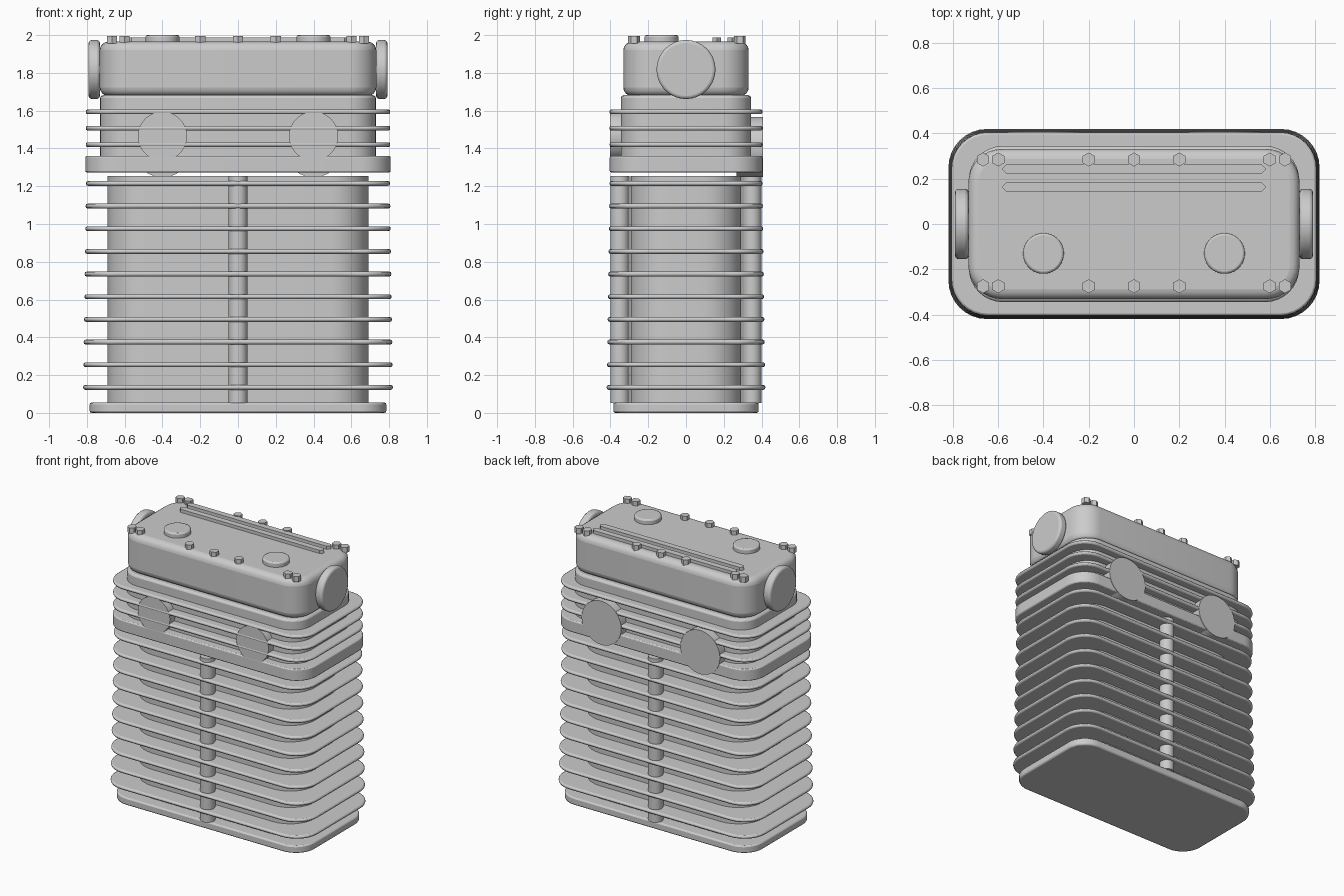
import bpy, bmesh, math

if "Cube" in bpy.data.objects:
    bpy.data.objects.remove(bpy.data.objects["Cube"])


def finish(name, bm, bevel, segs):
    bmesh.ops.recalc_face_normals(bm, faces=bm.faces)
    me = bpy.data.meshes.new(name)
    bm.to_mesh(me)
    bm.free()
    ob = bpy.data.objects.new(name, me)
    bpy.context.collection.objects.link(ob)
    bpy.ops.object.select_all(action='DESELECT')
    ob.select_set(True)
    bpy.context.view_layer.objects.active = ob
    if bevel:
        m = ob.modifiers.new("Bevel", 'BEVEL')
        m.width, m.segments = bevel, segs
        m.limit_method, m.angle_limit = 'ANGLE', math.radians(50)
    bpy.ops.object.shade_smooth_by_angle(angle=math.radians(35))
    return ob


def prism(name, points, z0, z1, bevel=0, segs=2):
    bm = bmesh.new()
    f = bm.faces.new([bm.verts.new((x, y, z0)) for x, y in points])
    ext = bmesh.ops.extrude_face_region(bm, geom=[f])["geom"]
    for v in ext:
        if isinstance(v, bmesh.types.BMVert):
            v.co.z = z1
    return finish(name, bm, bevel, segs)


def slab(name, hx, hy, r, z0, z1, bevel=0, segs=2, n=8):
    pts = []
    for k, (sx, sy) in enumerate([(1, 1), (-1, 1), (-1, -1), (1, -1)]):
        for i in range(n + 1):
            a = math.pi / 2 * (k + i / n)
            pts.append((sx * (hx - r) + r * math.cos(a), sy * (hy - r) + r * math.sin(a)))
    return prism(name, pts, z0, z1, bevel, segs)


def cyl(name, r, depth, loc, rot=(0, 0, 0), sides=48, bevel=0, segs=2):
    pts = [(r * math.cos(a), r * math.sin(a)) for a in
           (2 * math.pi * (i + 0.5) / sides for i in range(sides))]
    ob = prism(name, pts, -depth / 2, depth / 2, bevel, segs)
    ob.location, ob.rotation_euler = loc, rot
    return ob


# Cylinder block: base flange, core, cooling fins and side posts
slab("base_flange", 0.785, 0.385, 0.15, 0, 0.055, 0.01)
slab("block_core", 0.69, 0.295, 0.2, 0.05, 1.253)
for i in range(10):
    z, t = 0.135 + 0.12 * i, i / 9
    slab(f"block_fin_{i}", 0.82 - 0.015 * t, 0.42 - 0.015 * t, 0.17,
         z - 0.0125, z + 0.0125, 0.01)
for s, tag in ((-1, "front"), (1, "back")):
    cyl(f"{tag}_post", 0.05, 1.2, (0, s * 0.35, 0.653), sides=24)

# Cylinder head: lower plate, core and fins
slab("head_plate", 0.808, 0.404, 0.16, 1.273, 1.36, 0.008)
slab("head_core", 0.73, 0.345, 0.15, 1.3, 1.682, 0.015)
for i, z in enumerate((1.42, 1.507, 1.594)):
    slab(f"head_fin_{i}", 0.806, 0.405, 0.16, z - 0.0125, z + 0.0125, 0.01)

# Intake and exhaust ports
for s, tag in ((-1, "left"), (1, "right")):
    cyl(f"front_port_{tag}", 0.13, 0.135, (s * 0.4, -0.336, 1.465), (math.pi / 2, 0, 0))
    cyl(f"back_port_{tag}", 0.16, 0.14, (s * 0.4, 0.338, 1.408), (math.pi / 2, 0, 0))

# Valve cover with end discs and filler caps
slab("valve_cover", 0.732, 0.332, 0.15, 1.678, 1.965, 0.045, 4)
for s, tag in ((-1, "left"), (1, "right")):
    cyl(f"end_disc_{tag}", 0.156, 0.06, (s * 0.761, 0, 1.818), (0, math.pi / 2, 0),
        bevel=0.016, segs=3)
    cyl(f"filler_cap_{tag}", 0.09, 0.06, (s * 0.4, -0.13, 1.97), bevel=0.01)

# Top ribs with pointed ends
for i, y in enumerate((0.163, 0.243)):
    x, h = 0.585, 0.022
    pts = [(x, y), (x - h, y + h), (h - x, y + h), (-x, y), (h - x, y - h), (x - h, y - h)]
    prism(f"top_rib_{i}", pts, 1.95, 1.988)

# Hex cover bolts
for y, tag in ((-0.275, "front"), (0.285, "back")):
    for i, x in enumerate((-0.667, -0.6, -0.2, 0, 0.2, 0.6, 0.667)):
        cyl(f"{tag}_bolt_{i}", 0.031, 0.04, (x, y, 1.975), sides=6)
